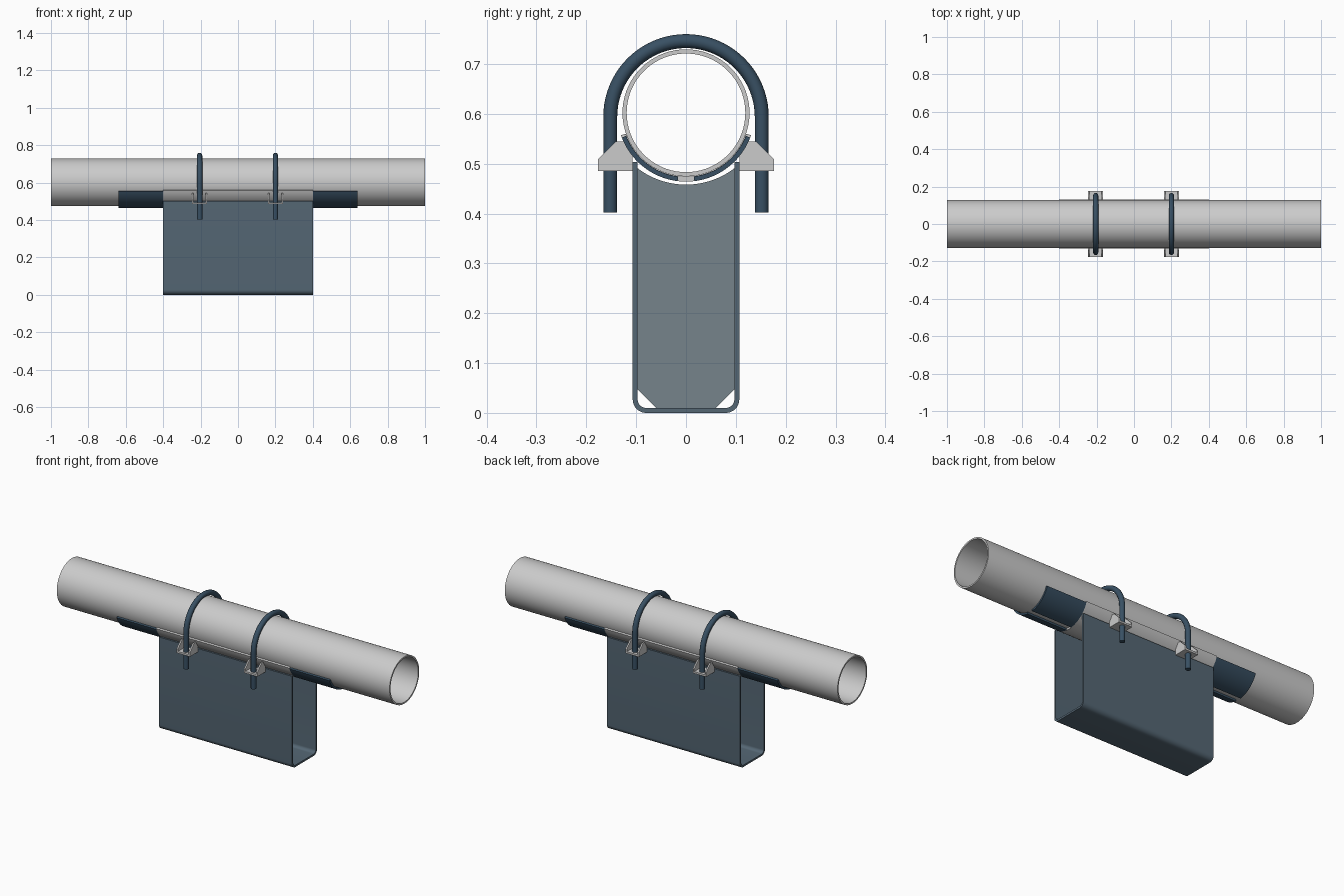
import bpy, bmesh
from math import sin, cos, pi, radians

if "Cube" in bpy.data.objects:
    bpy.data.objects.remove(bpy.data.objects["Cube"])

PIPE_Z = 0.602


def material(name, rgb):
    m = bpy.data.materials.new(name)
    m.diffuse_color = (*rgb, 1)
    m.use_nodes = True
    m.node_tree.nodes["Principled BSDF"].inputs["Base Color"].default_value = m.diffuse_color
    return m


DARK = material("dark_steel", (0.04, 0.08, 0.125))
BLUE = material("blue_steel", (0.09, 0.135, 0.175))
PLATE = material("plate_steel", (0.18, 0.23, 0.26))


def smooth(ob):
    bpy.ops.object.select_all(action='DESELECT')
    ob.select_set(True)
    bpy.context.view_layer.objects.active = ob
    bpy.ops.object.shade_smooth_by_angle(angle=radians(35))


def finish(name, bm, mat=None):
    bmesh.ops.recalc_face_normals(bm, faces=bm.faces)
    me = bpy.data.meshes.new(name)
    bm.to_mesh(me)
    bm.free()
    ob = bpy.data.objects.new(name, me)
    bpy.context.collection.objects.link(ob)
    if mat:
        me.materials.append(mat)
    smooth(ob)
    return ob


def extrude(name, profile, x0, x1, mat=None):
    """Extrude a closed (y, z) profile along x."""
    bm = bmesh.new()
    f = bm.faces.new([bm.verts.new((x0, y, z)) for y, z in profile])
    r = bmesh.ops.extrude_face_region(bm, geom=[f])
    for v in r["geom"]:
        if isinstance(v, bmesh.types.BMVert):
            v.co.x = x1
    return finish(name, bm, mat)


def shell(name, r0, r1, a0, a1, x0, x1, n, mat=None):
    """Curved plate about the pipe axis; angles in degrees from straight down."""
    bm = bmesh.new()
    closed = a1 - a0 == 360
    rings = []
    for i in range(n if closed else n + 1):
        a = radians(a0 + (a1 - a0) * i / n)
        rings.append([bm.verts.new((x, r * sin(a), PIPE_Z - r * cos(a)))
                      for x, r in ((x0, r0), (x1, r0), (x1, r1), (x0, r1))])
    pairs = list(zip(rings, rings[1:])) + ([(rings[-1], rings[0])] if closed else [])
    for p, q in pairs:
        for k in range(4):
            j = (k + 1) % 4
            bm.faces.new((p[k], p[j], q[j], q[k]))
    if not closed:
        bm.faces.new(rings[0])
        bm.faces.new(rings[-1])
    return finish(name, bm, mat)


# Pipe
shell("pipe", 0.119, 0.1275, 0, 360, -1, 1, 72)

# Curved saddle and the split liners sticking out of its ends
shell("saddle", 0.128, 0.138, -71, 71, -0.4, 0.4, 40)
for sx in (-1, 1):
    for sy in (-1, 1):
        a0, a1 = sorted((7 * sy, 69 * sy))
        x0, x1 = sorted((0.4 * sx, 0.64 * sx))
        shell("saddle_liner", 0.1285, 0.138, a0, a1, x0, x1, 20, DARK)


# Folded U channel support
def u_path(w, zb, r):
    half = [(w, 0.503)]
    for i in range(9):
        a = i / 8 * pi / 2
        half.append((w - r + r * cos(a), zb + r - r * sin(a)))
    return half + [(-y, z) for y, z in reversed(half)]


extrude("u_channel", u_path(0.107, 0, 0.027) + u_path(0.097, 0.01, 0.017)[::-1],
        -0.4, 0.4, BLUE)

# Internal stiffener plates with chamfered feet and a scooped top
scoop = []
for i in range(25):
    y = 0.097 - 0.194 * i / 24
    scoop.append((y, PIPE_Z + 0.016 - (0.16 ** 2 - y * y) ** 0.5))
stiffener = [(-0.097, 0.047), (-0.06, 0.01), (0.06, 0.01), (0.097, 0.047)] + scoop
for x in (-0.2, 0.2):
    extrude("stiffener_plate", stiffener, x - 0.005, x + 0.005, PLATE)


# U-bolts
def u_bolt(x):
    R, zc = 0.152, 0.594
    pts = [(x, R, 0.402), (x, R, 0.5)]
    pts += [(x, R * cos(pi * i / 40), zc + R * sin(pi * i / 40)) for i in range(41)]
    pts += [(x, -R, 0.5), (x, -R, 0.402)]
    cu = bpy.data.curves.new("u_bolt", 'CURVE')
    cu.dimensions = '3D'
    cu.bevel_depth = 0.014
    cu.bevel_resolution = 4
    cu.use_fill_caps = True
    sp = cu.splines.new('POLY')
    sp.points.add(len(pts) - 1)
    for p, c in zip(sp.points, pts):
        p.co = (*c, 1)
    ob = bpy.data.objects.new("u_bolt", cu)
    bpy.context.collection.objects.link(ob)
    bpy.ops.object.select_all(action='DESELECT')
    ob.select_set(True)
    bpy.context.view_layer.objects.active = ob
    bpy.ops.object.convert(target='MESH')
    ob = bpy.context.object
    ob.data.materials.clear()
    ob.data.materials.append(DARK)
    smooth(ob)


# Bolt lugs: a seat plate between two sloped gussets
seat = [(0.107, 0.485), (0.177, 0.485), (0.177, 0.495), (0.107, 0.495)]
gusset = [(0.107, 0.485), (0.177, 0.485), (0.177, 0.508), (0.14, 0.545),
          (0.125, 0.545), (0.107, 0.515)]
for x in (-0.205, 0.2):
    u_bolt(x)
    for s in (-1, 1):
        def flip(prof):
            return [(y * s, z) for y, z in prof]
        extrude("lug_seat", flip(seat), x - 0.032, x + 0.032)
        for gx in (-0.036, 0.036):
            extrude("lug_gusset", flip(gusset), x + gx - 0.004, x + gx + 0.004)
